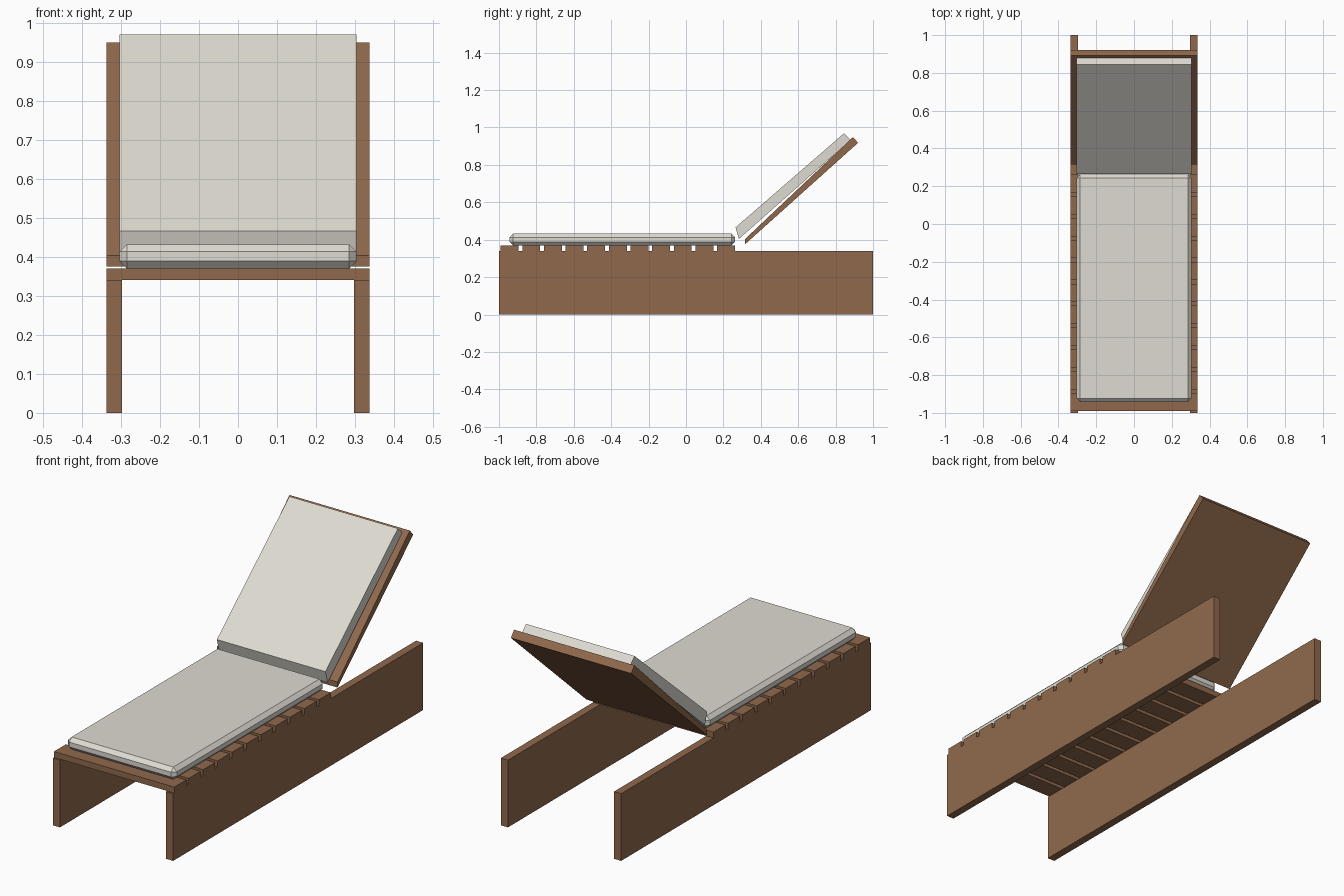
import bpy
import bmesh

if "Cube" in bpy.data.objects:
    bpy.data.objects.remove(bpy.data.objects["Cube"], do_unlink=True)


def make_material(name, colour):
    mat = bpy.data.materials.new(name)
    mat.use_nodes = True
    mat.diffuse_color = colour
    mat.node_tree.nodes["Principled BSDF"].inputs["Base Color"].default_value = colour
    return mat


wood = make_material("brown wood", (0.28, 0.141, 0.073, 1))
fabric = make_material("pale fabric", (0.74, 0.71, 0.65, 1))


def extrude_profile(name, profile, x0, x1, mat, bevel=0):
    """Sweep a (y, z) side profile across the width from x0 to x1."""
    bm = bmesh.new()
    face = bm.faces.new([bm.verts.new((x0, y, z)) for y, z in profile])
    swept = bmesh.ops.extrude_face_region(bm, geom=[face])["geom"]
    verts = [v for v in swept if isinstance(v, bmesh.types.BMVert)]
    bmesh.ops.translate(bm, verts=verts, vec=(x1 - x0, 0, 0))
    bmesh.ops.recalc_face_normals(bm, faces=bm.faces)
    mesh = bpy.data.meshes.new(name)
    bm.to_mesh(mesh)
    bm.free()
    mesh.materials.append(mat)
    obj = bpy.data.objects.new(name, mesh)
    bpy.context.collection.objects.link(obj)
    if bevel:
        mod = obj.modifiers.new("soft edge", "BEVEL")
        mod.width = bevel
        mod.segments = 1
    return obj


def box(name, x0, x1, y0, y1, z0, z1, mat, bevel=0):
    profile = [(y0, z0), (y1, z0), (y1, z1), (y0, z1)]
    return extrude_profile(name, profile, x0, x1, mat, bevel)


HALF = 0.337       # half width of the frame
RAIL_TOP = 0.34
SLAT_TOP = 0.37
PAD = 0.304        # half width of the cushions

# Side panels that carry the lounger
box("left_side_panel", HALF - 0.04, HALF, -1, 1, 0, RAIL_TOP, wood)
box("right_side_panel", -HALF, 0.04 - HALF, -1, 1, 0, RAIL_TOP, wood)

# Cross slats of the seat
for i in range(11):
    y = -0.991 + i * 0.1157
    box(f"seat_slat_{i + 1}", -HALF, HALF, y, y + 0.096, RAIL_TOP, SLAT_TOP, wood)

# Seat cushion with chamfered edges
box("seat_cushion", -PAD, PAD, -0.943, 0.262, SLAT_TOP, 0.432, fabric, 0.019)

# Tilted backrest board and its cushion
extrude_profile("backrest_board",
                [(0.315, 0.375), (0.92, 0.918), (0.893, 0.949), (0.315, 0.403)],
                -HALF, HALF, wood)
extrude_profile("backrest_cushion",
                [(0.283, 0.404), (0.881, 0.934), (0.845, 0.969), (0.265, 0.466)],
                -PAD, PAD, fabric)
